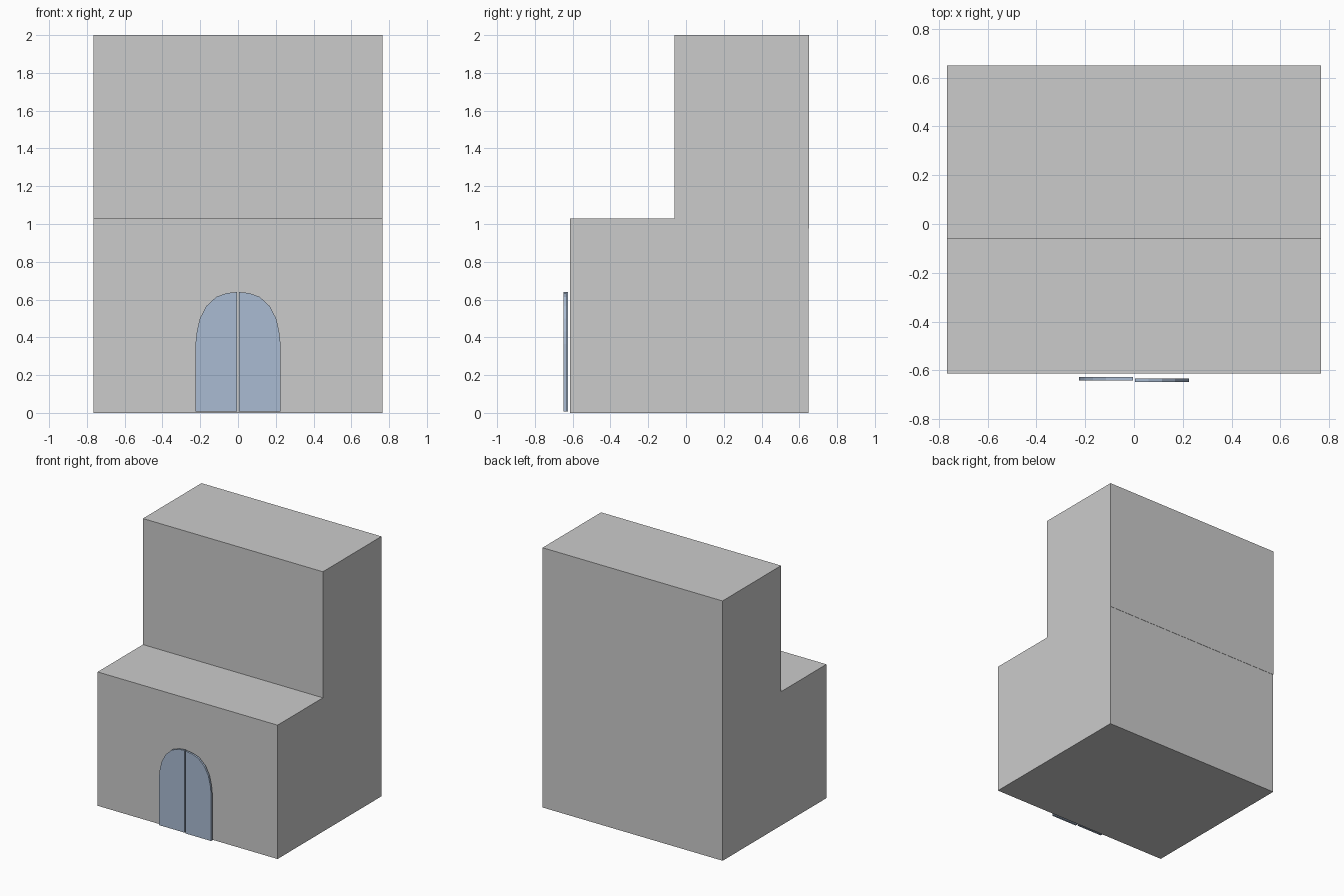
import bpy, bmesh
from mathutils import Vector

if "Cube" in bpy.data.objects:
    bpy.data.objects.remove(bpy.data.objects["Cube"])

def extrude_profile(name, points, offset, mat=None):
    """Make a solid by extruding a closed planar outline along offset."""
    bm = bmesh.new()
    face = bm.faces.new([bm.verts.new(p) for p in points])
    ext = bmesh.ops.extrude_face_region(bm, geom=[face])
    verts = [g for g in ext["geom"] if isinstance(g, bmesh.types.BMVert)]
    bmesh.ops.translate(bm, verts=verts, vec=Vector(offset))
    bmesh.ops.recalc_face_normals(bm, faces=bm.faces)
    mesh = bpy.data.meshes.new(name)
    bm.to_mesh(mesh)
    bm.free()
    obj = bpy.data.objects.new(name, mesh)
    bpy.context.collection.objects.link(obj)
    if mat:
        mesh.materials.append(mat)
    return obj

# Stepped body: low front block, tall rear block with a hairline lip at the back
side = [(-0.613, 0), (0.648, 0), (0.648, 0.975), (0.65, 0.975),
        (0.65, 2), (-0.062, 2), (-0.062, 1.03), (-0.613, 1.03)]
extrude_profile("body", [(-0.766, y, z) for y, z in side], (1.532, 0, 0))

# Door leaves: half-arch outline, mirrored, the right leaf slightly further out
blue = bpy.data.materials.new("door_blue")
blue.diffuse_color = (0.4, 0.5, 0.65, 1)
blue.use_nodes = True
blue.node_tree.nodes["Principled BSDF"].inputs["Base Color"].default_value = blue.diffuse_color
half_arch = [(0.005, 0.007), (0.225, 0.007), (0.225, 0.365), (0.218, 0.43),
             (0.202, 0.5), (0.168, 0.565), (0.115, 0.614), (0.06, 0.634),
             (0.005, 0.64)]
for name, sign, front in (("left_door", -1, -0.641), ("right_door", 1, -0.648)):
    extrude_profile(name, [(sign * x, front, z) for x, z in half_arch],
                    (0, 0.015, 0), blue)
